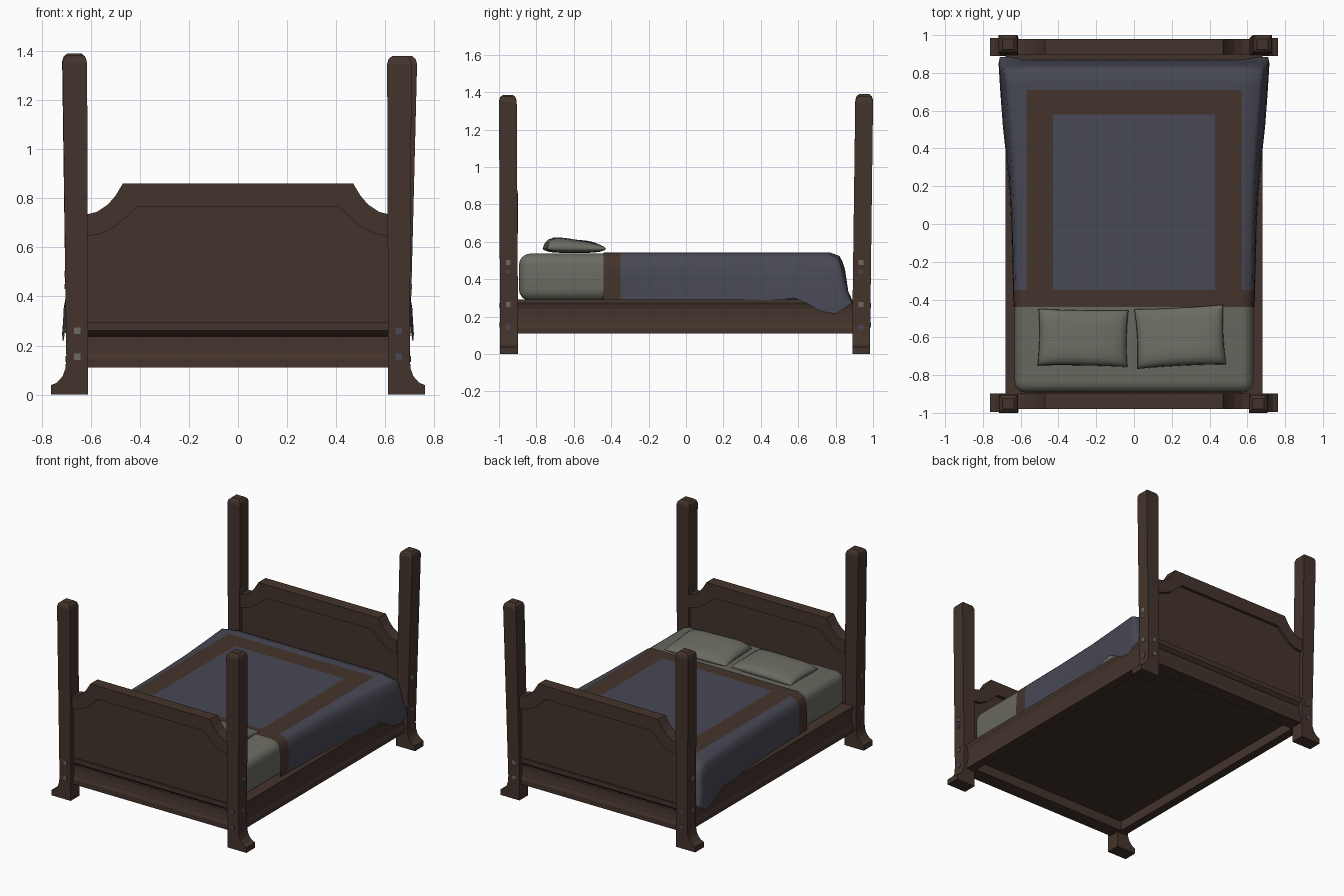
import bpy, bmesh, math
from mathutils import Vector, Matrix

if "Cube" in bpy.data.objects:
    bpy.data.objects.remove(bpy.data.objects["Cube"])


def material(name, rgb):
    m = bpy.data.materials.new(name)
    m.diffuse_color = (*rgb, 1)
    m.use_nodes = True
    m.node_tree.nodes["Principled BSDF"].inputs["Base Color"].default_value = m.diffuse_color
    return m


WOOD = material("dark wood", (0.057, 0.034, 0.025))
BLUE = material("blue blanket", (0.064, 0.065, 0.089))
LINEN = material("grey linen", (0.148, 0.148, 0.124))


def finish(name, bm, mats, smooth=False):
    bmesh.ops.recalc_face_normals(bm, faces=bm.faces)
    me = bpy.data.meshes.new(name)
    bm.to_mesh(me)
    bm.free()
    for m in mats:
        me.materials.append(m)
    for p in me.polygons:
        p.use_smooth = smooth
    ob = bpy.data.objects.new(name, me)
    bpy.context.collection.objects.link(ob)
    return ob


def box(name, lo, hi, mat, bevel=0):
    lo, hi = Vector(lo), Vector(hi)
    bm = bmesh.new()
    bmesh.ops.create_cube(bm, size=1)
    for v in bm.verts:
        v.co = Vector(v.co[i] * (hi - lo)[i] + (hi + lo)[i] / 2 for i in range(3))
    if bevel:
        bmesh.ops.bevel(bm, geom=bm.edges[:], offset=bevel, segments=4,
                        profile=0.5, affect='EDGES')
    return finish(name, bm, [mat], bevel > 0)


def loft(name, rings, mat):
    bm = bmesh.new()
    loops = [[bm.verts.new(p) for p in ring] for ring in rings]
    n = len(loops[0])
    for a, b in zip(loops, loops[1:]):
        for i in range(n):
            bm.faces.new((a[i], a[(i + 1) % n], b[(i + 1) % n], b[i]))
    bm.faces.new(loops[0])
    bm.faces.new(loops[-1])
    return finish(name, bm, [mat])


# corner posts with flared feet, slight lean and chamfered tops
FOOT = [(0, .762), (.038, .762), (.05, .737), (.075, .715), (.105, .704), (.15, .70)]


def post(name, sx, sy, top_x, top_y, height):
    y0, y1 = (.889, .985) if sy > 0 else (.898, .994)
    rings = []
    for z, xo in FOOT:
        rings.append((z, .612, xo, y0, y1))
    for z, c in ((height - .032, 0), (height - .012, .006), (height, .02)):
        rings.append((z, top_x - .1 + c, top_x - c, top_y - .095 + c, top_y - c))
    loft(name, [[(sx * a, sy * c, z), (sx * b, sy * c, z), (sx * b, sy * d, z), (sx * a, sy * d, z)]
                for z, a, b, c, d in rings], WOOD)


post("front_left_post", -1, -1, .715, 1.0, 1.385)
post("front_right_post", 1, -1, .708, 1.0, 1.38)
post("back_left_post", -1, 1, .717, 1.0, 1.39)
post("back_right_post", 1, 1, .73, 1.0, 1.38)

# arched end boards: raised frame, recessed panel and moulded lower rail
OUTER = [(.615, .735), (.575, .745), (.53, .775), (.50, .81), (.47, .86)]
INNER = [(.615, .645), (.56, .655), (.50, .685), (.45, .73), (.41, .765)]
END_RAIL = [(.87, .11), (.97, .11), (.97, .145), (.963, .165), (.957, .20), (.955, .236),
            (.942, .238), (.97, .262), (.97, .295), (.90, .295), (.90, .265), (.87, .265)]
SIDE_RAIL = [(.62, .11), (.68, .11), (.68, .14), (.672, .165), (.667, .20), (.667, .24),
             (.674, .265), (.68, .275), (.68, .292), (.62, .292)]


def arch(pts):
    return [(-x, z) for x, z in pts] + [(x, z) for x, z in reversed(pts)]


for sy, end in ((-1, "headboard"), (1, "footboard")):
    frame = arch(OUTER) + arch(INNER)[::-1]
    loft(end + "_frame", [[(x, sy * y, z) for x, z in frame] for y in (.898, .98)], WOOD)
    panel = [(-.615, .29)] + [(x, z - .03) for x, z in arch(OUTER)] + [(.615, .29)]
    loft(end + "_panel", [[(x, sy * y, z) for x, z in panel] for y in (.92, .96)], WOOD)
    loft(end + "_rail", [[(x, sy * y, z) for y, z in END_RAIL] for x in (-.63, .63)], WOOD)

for sx, side in ((-1, "left"), (1, "right")):
    loft(side + "_side_rail", [[(sx * x, y, z) for x, z in SIDE_RAIL] for y in (-.90, .90)], WOOD)

box("bed_base", (-.635, -.90, .178), (.635, .90, .288), WOOD)

# small square pegs on the posts
h = .013
for sx in (-1, 1):
    for sy in (-1, 1):
        for z in (.155, .26):
            x, y = sx * .655, sy * (.994 if sy < 0 else .986)
            box("end_peg", (x - h, y - .003, z - h), (x + h, y + .003, z + h),
                BLUE if sx * sy < 0 else LINEN)
        for z, m, s in ((.145, BLUE, h), (.265, LINEN, h), (.44, BLUE, .01), (.49, LINEN, h)):
            x, y = sx * (.70 + .012 * (z - .15)), sy * (.95 if sy < 0 else .935)
            box("side_peg", (x - .004, y - s, z - s), (x + .005, y + s, z + s), m)

# mattress
box("mattress", (-.632, -.893, .285), (.632, .80, .537), LINEN, .06)


# blanket: cross-sections along the bed, flaring into a drape at the foot
def lerp(table, y):
    for (a, p), (b, q) in zip(table, table[1:]):
        if y <= b:
            return p + (q - p) * (y - a) / (b - a)
    return table[-1][1]


HEM_Z = [(-.45, .288), (.5, .288), (.58, .30), (.66, .265), (.72, .228), (.8, .215), (.885, .27)]
HEM_X = [(-.45, .638), (0, .65), (.2, .66), (.35, .675), (.5, .693), (.7, .708), (.85, .717),
         (.885, .71)]
SIDE_X = [(-.45, .636), (0, .644), (.3, .655), (.5, .67), (.7, .687), (.85, .70), (.885, .695)]
TOP_Z = [(-.45, .543), (.77, .543), (.82, .515), (.845, .42), (.87, .34), (.885, .31)]
END_Z = [(-.45, .543), (.77, .543), (.82, .525), (.845, .48), (.86, .40), (.868, .29)]
ROWS = [-.44, -.395, -.35, -.2, 0, .15, .3, .45, .52, .58, .645, .71, .745, .77, .80, .82,
        .835, .85, .868, .885]
COLS = [0, .14, .29, .43, .50, .57]
bm = bmesh.new()
grid = []
for k, y in enumerate(ROWS):
    hx, hz, sx_, tz = (lerp(t, y) for t in (HEM_X, HEM_Z, SIDE_X, TOP_Z))
    # the middle of the foot end tucks straight down inside the footboard
    half = [(c, min(y, .868), lerp(END_Z, y) - (.01 if y > .87 else 0)) for c in COLS]
    half += [(sx_ - .03, y, tz - .012), (sx_ - .01, y, tz - .032),
             (sx_, y, tz - .06 * (tz - hz) / .25 - .02),
             ((sx_ + 3 * hx) / 4, y, (tz + hz) / 2 - .02), (hx, y, hz)]
    row = [(-x, a, z) for x, a, z in half[:0:-1]] + half
    grid.append([bm.verts.new(p) for p in row])
for a, b in zip(grid, grid[1:]):
    for i in range(len(a) - 1):
        f = bm.faces.new((a[i], a[i + 1], b[i + 1], b[i]))
        c = f.calc_center_median()
        ring = abs(c.x) < .57 and c.y < .71 and not (abs(c.x) < .43 and c.y < .58)
        f.material_index = 1 if c.y < -.35 or ring else 0
finish("blanket", bm, [BLUE, WOOD], True)


# pillows: puffed cushions, fuller towards the headboard
def pillow(name, cx, cy, wx, wy, angle, tilt):
    bm = bmesh.new()
    n = 12
    for s in (-1, 1):
        g = []
        for j in range(n + 1):
            r = []
            for i in range(n + 1):
                u, v = (math.sin(math.pi / 2 * (2 * k / n - 1)) for k in (i, j))
                puff = max(0, (1 - u ** 4) * (1 - v ** 4)) ** .4
                x = u * wx * (1 - .03 * (1 - v * v))
                y = v * wy * (1 - .03 * (1 - u * u))
                z = (.05 - tilt * v) * puff if s > 0 else -.022 * puff
                r.append(bm.verts.new((x, y, z)))
            g.append(r)
        for a, b in zip(g, g[1:]):
            for i in range(n):
                bm.faces.new((a[i], a[i + 1], b[i + 1], b[i]))
    bmesh.ops.remove_doubles(bm, verts=bm.verts, dist=.0005)
    ob = finish(name, bm, [LINEN], True)
    ob.matrix_world = Matrix.Translation((cx, cy, .563)) @ Matrix.Rotation(angle, 4, 'Z')


pillow("left_pillow", -.27, -.603, .238, .15, math.radians(-1), .012)
pillow("right_pillow", .245, -.597, .235, .158, math.radians(3), .024)
